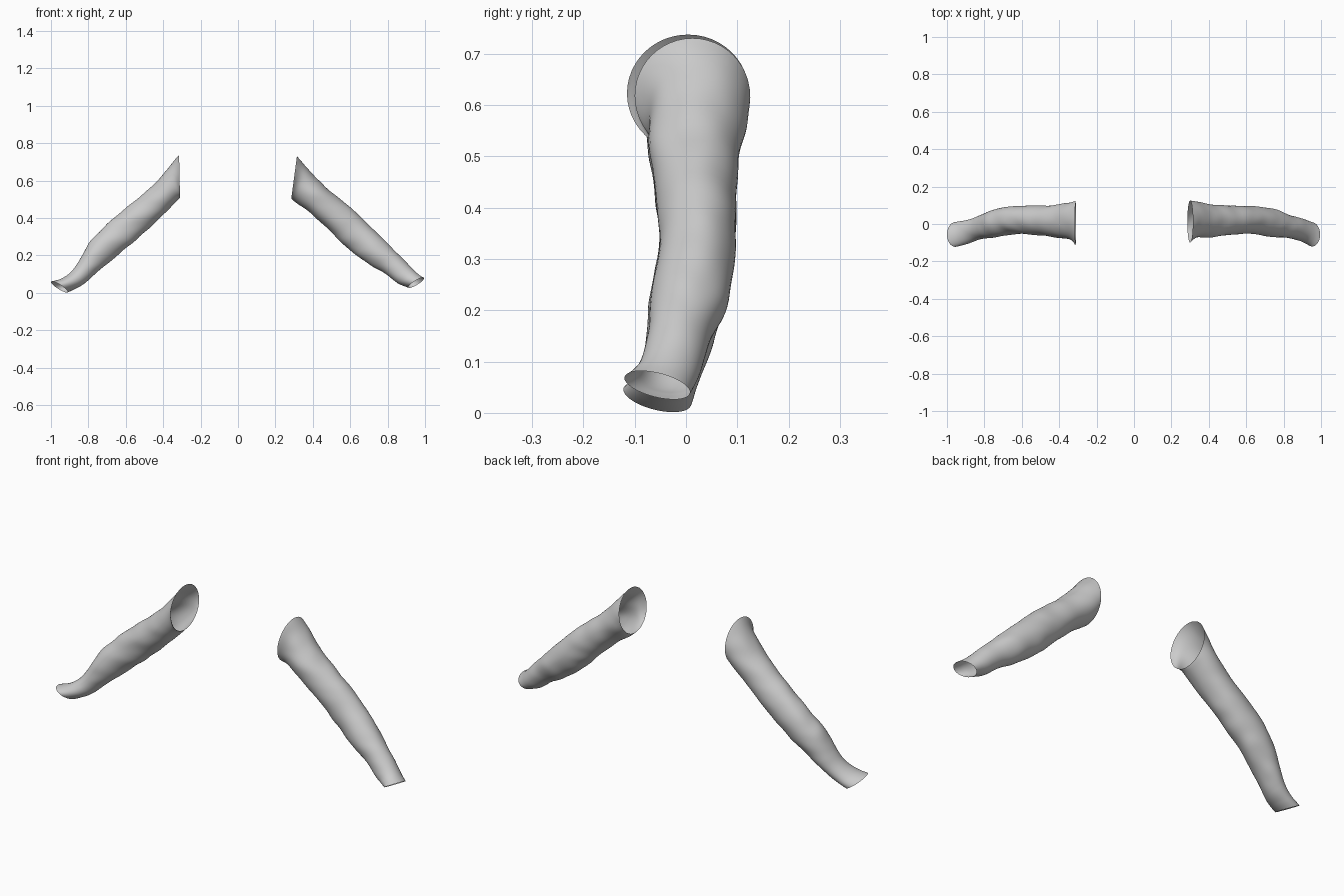
import bpy, bmesh, math
from mathutils import Vector, noise

SIDES = 48   # points around each sleeve
STEPS = 8    # loops between two key sections

# Remove the default cube
cube = bpy.data.objects.get("Cube")
if cube:
    bpy.data.objects.remove(cube, do_unlink=True)

# Single cloth colour
cloth = bpy.data.materials.new("grey_cloth")
cloth.use_nodes = True
grey = (0.6, 0.6, 0.6, 1)
cloth.diffuse_color = grey
cloth.node_tree.nodes["Principled BSDF"].inputs["Base Color"].default_value = grey

# Key sections, shoulder to cuff:
# upper edge x, z; lower edge x, z; front y; back y
LEFT_SECTIONS = [
    (.315, .73, .285, .505, -.10, .125),
    (.36, .68, .31, .485, -.073, .12),
    (.455, .578, .38, .433, -.07, .105),
    (.60, .455, .49, .334, -.055, .097),
    (.69, .37, .58, .245, -.054, .097),
    (.79, .275, .69, .16, -.068, .08),
    (.866, .198, .78, .108, -.075, .05),
    (.93, .13, .85, .053, -.09, .03),
    (.965, .098, .885, .037, -.105, .018),
    (.995, .078, .91, .03, -.12, .008),
]
RIGHT_SECTIONS = [
    (.315, .737, .31, .508, -.115, .123),
    (.355, .69, .33, .487, -.083, .115),
    (.47, .56, .40, .415, -.07, .10),
    (.605, .45, .50, .325, -.055, .098),
    (.70, .37, .60, .235, -.055, .095),
    (.795, .267, .70, .155, -.072, .075),
    (.85, .17, .775, .09, -.08, .05),
    (.89, .115, .83, .043, -.095, .03),
    (.945, .075, .875, .02, -.11, .018),
    (1, .058, .91, .005, -.122, .01),
]


def smooth_sections(keys):
    """Catmull-Rom interpolation through the key sections."""
    out = []
    last = len(keys) - 1
    for i in range(last):
        a, b, c, d = (keys[min(max(i + k, 0), last)] for k in (-1, 0, 1, 2))
        for s in range(STEPS):
            t = s / STEPS
            out.append([q + .5 * t * (r - p + t * (2*p - 5*q + 4*r - w
                        + t * (3*(q - r) + w - p)))
                        for p, q, r, w in zip(a, b, c, d)])
    out.append(list(keys[-1]))
    return out


def make_sleeve(name, keys, side):
    """Open cloth tube lofted through its sections, with soft folds."""
    bm = bmesh.new()
    rings = []
    sections = smooth_sections(keys)
    for i, (ux, uz, lx, lz, front, back) in enumerate(sections):
        t = i / (len(sections) - 1)
        centre = Vector(((ux + lx) / 2, (front + back) / 2, (uz + lz) / 2))
        up = Vector(((ux - lx) / 2, 0, (uz - lz) / 2))
        # The cuff opening leans up toward the front
        depth = Vector((0, (back - front) / 2, -.014 * max(0, t - .75) * 4))
        fold = .06 * math.sin(math.pi * t) ** .5 if t < 1 else 0
        ring = []
        for j in range(SIDES):
            a = math.tau * j / SIDES
            offset = up * math.cos(a) + depth * math.sin(a)
            p = centre + offset
            wrinkle = noise.noise(Vector((p.x * 9, p.y * 14 + side, p.z * 16)))
            p += offset * fold * wrinkle
            ring.append(bm.verts.new((p.x * side, p.y, p.z)))
        rings.append(ring)
    for r, s in zip(rings, rings[1:]):
        for j in range(SIDES):
            k = (j + 1) % SIDES
            quad = (r[j], r[k], s[k], s[j])
            bm.faces.new(quad if side < 0 else quad[::-1])
    # Turn the surface outward
    bm.normal_update()
    face = bm.faces[:][len(bm.faces) // 2] if not bm.faces.ensure_lookup_table() else None
    ring = rings[len(rings) // 2]
    middle = sum((v.co for v in ring), Vector()) / SIDES
    if face.normal.dot(face.calc_center_median() - middle) < 0:
        bmesh.ops.reverse_faces(bm, faces=bm.faces[:])
    mesh = bpy.data.meshes.new(name)
    bm.to_mesh(mesh)
    bm.free()
    mesh.materials.append(cloth)
    obj = bpy.data.objects.new(name, mesh)
    bpy.context.collection.objects.link(obj)
    for poly in mesh.polygons:
        poly.use_smooth = True
    return obj


make_sleeve("left_sleeve", LEFT_SECTIONS, 1)
make_sleeve("right_sleeve", RIGHT_SECTIONS, -1)
